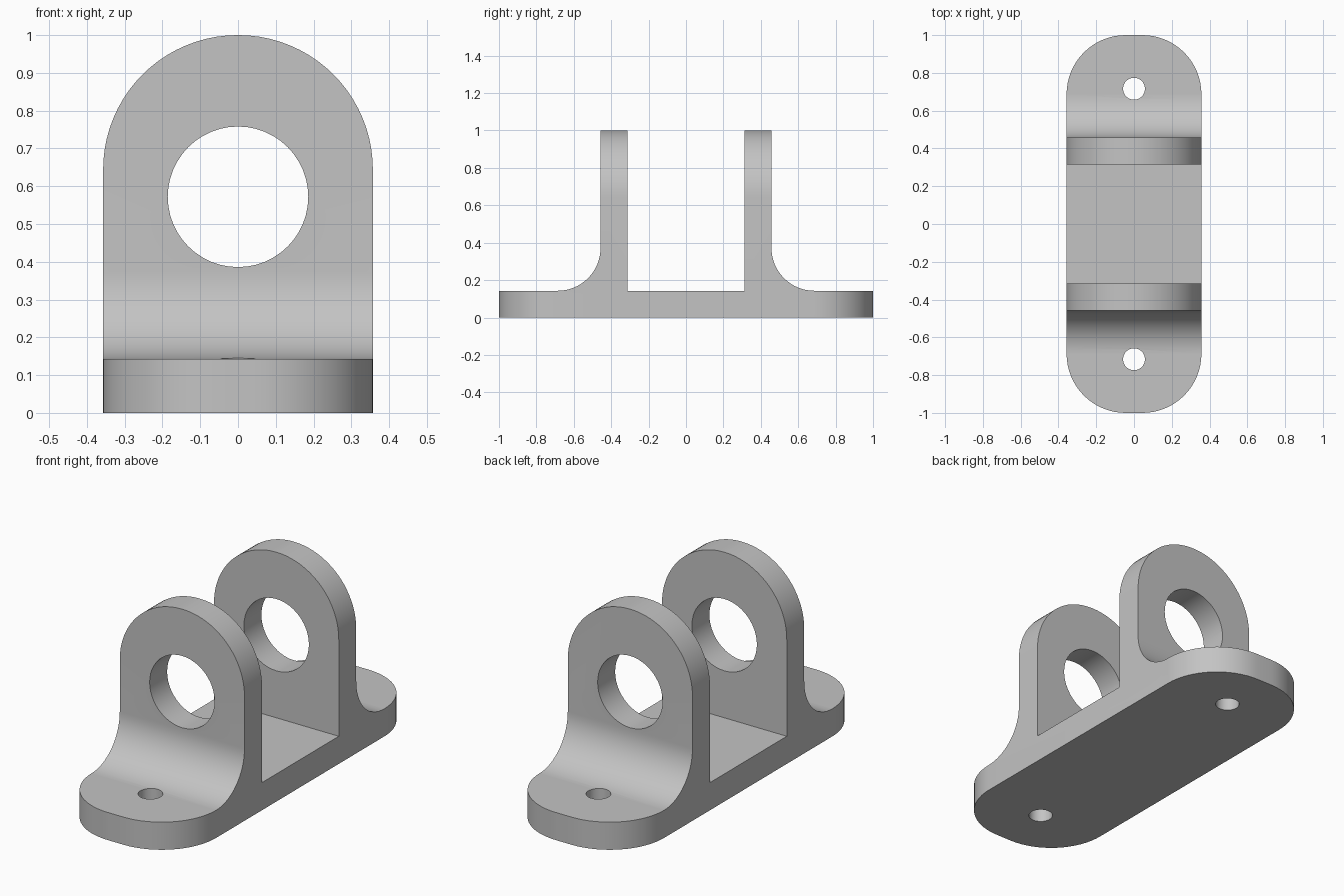
import bpy, bmesh
from math import sin, cos, pi, radians

cube = bpy.data.objects.get("Cube")
if cube:
    bpy.data.objects.remove(cube, do_unlink=True)

HALF_W = 0.357           # half width across x
BASE_T = 0.143           # base thickness
LUG_IN, LUG_OUT = 0.314, 0.457
FILLET = 0.229
STEPS = 16

# Single grey material
grey = bpy.data.materials.new("light grey")
grey.use_nodes = True
colour = (0.55, 0.55, 0.55, 1)
grey.diffuse_color = colour
grey.node_tree.nodes["Principled BSDF"].inputs["Base Color"].default_value = colour


def round_edges(bm, test, radius, segments):
    """Round every edge whose two ends both pass the test."""
    edges = [e for e in bm.edges if test(e.verts[0].co, e.verts[1].co)]
    bmesh.ops.bevel(bm, geom=edges, offset=radius, segments=segments,
                    profile=0.5, affect='EDGES', clamp_overlap=False)


# Side profile: half of the outline, then its mirror image
half = [(1, 0), (1, BASE_T)]
for i in range(STEPS + 1):
    a = -pi / 2 - i / STEPS * pi / 2
    half.append((LUG_OUT + FILLET + FILLET * cos(a),
                 BASE_T + FILLET + FILLET * sin(a)))
half += [(LUG_OUT, 1), (LUG_IN, 1), (LUG_IN, BASE_T)]
outline = half + [(-y, z) for y, z in reversed(half)]

bm = bmesh.new()
face = bm.faces.new([bm.verts.new((-HALF_W, y, z)) for y, z in outline])
new = bmesh.ops.extrude_face_region(bm, geom=[face])["geom"]
bmesh.ops.translate(bm, vec=(2 * HALF_W, 0, 0),
                    verts=[v for v in new if isinstance(v, bmesh.types.BMVert)])
bmesh.ops.recalc_face_normals(bm, faces=bm.faces)

# Rounded base corners, then arched lug tops
round_edges(bm, lambda p, q: abs(p.y) > 0.99 and abs(p.y - q.y) < 0.01
            and abs(p.x - q.x) < 0.01, 0.313, 16)
round_edges(bm, lambda p, q: p.z > 0.99 and q.z > 0.99
            and abs(p.x - q.x) < 0.01, HALF_W - 0.001, 20)
bmesh.ops.recalc_face_normals(bm, faces=bm.faces)

mesh = bpy.data.meshes.new("clevis_bracket")
bm.to_mesh(mesh)
bm.free()
bracket = bpy.data.objects.new("clevis_bracket", mesh)
bpy.context.collection.objects.link(bracket)
mesh.materials.append(grey)


def drill(name, radius, depth, location, rotation=(0, 0, 0)):
    """Cut a round hole through the bracket."""
    bpy.ops.mesh.primitive_cylinder_add(vertices=48, radius=radius, depth=depth,
                                        location=location, rotation=rotation)
    cutter = bpy.context.object
    cutter.name = name
    cutter.hide_render = True
    cutter.data.materials.append(grey)
    mod = bracket.modifiers.new(name, 'BOOLEAN')
    mod.operation = 'DIFFERENCE'
    mod.solver = 'EXACT'
    mod.object = cutter
    bpy.ops.object.select_all(action='DESELECT')
    bracket.select_set(True)
    bpy.context.view_layer.objects.active = bracket
    bpy.ops.object.modifier_apply(modifier=name)
    bpy.data.objects.remove(cutter, do_unlink=True)


# Pin hole through both lugs, and a bolt hole at each end of the base
drill("pin_hole", 0.186, 1.4, (0, 0, 0.572), (pi / 2, 0, 0))
for side in (-1, 1):
    drill("bolt_hole", 0.058, 0.5, (0, side * 0.716, 0.1))

bpy.ops.object.shade_smooth_by_angle(angle=radians(30))
